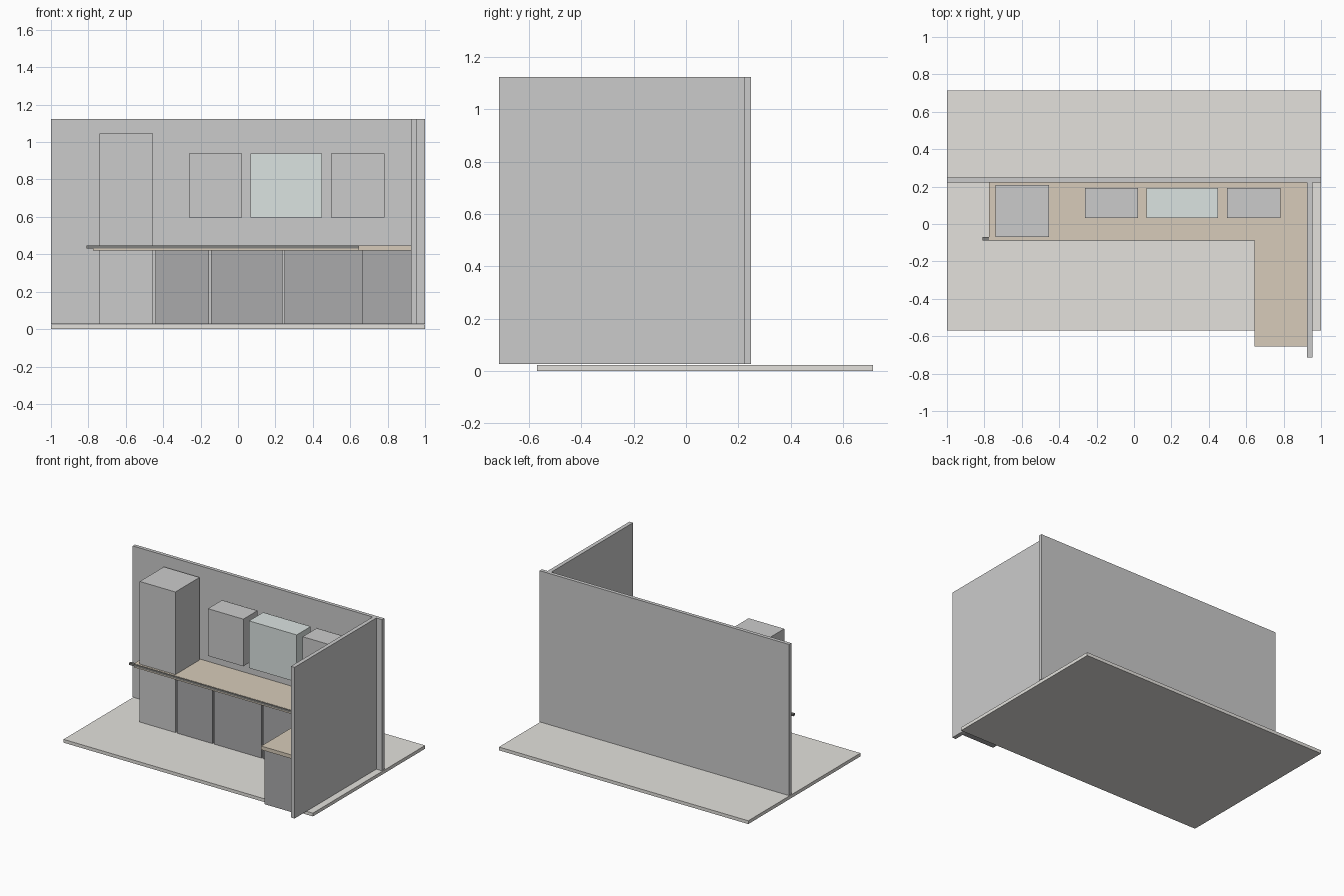
import bpy, bmesh

if "Cube" in bpy.data.objects:
    bpy.data.objects.remove(bpy.data.objects["Cube"])


def material(name, rgb):
    m = bpy.data.materials.new(name)
    m.diffuse_color = (*rgb, 1)
    m.use_nodes = True
    m.node_tree.nodes["Principled BSDF"].inputs["Base Color"].default_value = m.diffuse_color
    return m


STONE = material("floor_stone", (0.77, 0.755, 0.72))
WOOD = material("counter_wood", (0.68, 0.60, 0.49))
DARK = material("cabinet_dark", (0.40, 0.40, 0.41))
BLACK = material("rail_black", (0.22, 0.22, 0.21))
GLASS = material("glass_tint", (0.71, 0.77, 0.755))


def prism(name, outline, z0, z1, mat=None):
    """Extrude a flat outline from z0 up to z1."""
    bm = bmesh.new()
    face = bm.faces.new([bm.verts.new((x, y, z0)) for x, y in outline])
    up = bmesh.ops.extrude_face_region(bm, geom=[face])["geom"]
    for v in up:
        if isinstance(v, bmesh.types.BMVert):
            v.co.z = z1
    bmesh.ops.recalc_face_normals(bm, faces=bm.faces)
    me = bpy.data.meshes.new(name)
    bm.to_mesh(me)
    bm.free()
    ob = bpy.data.objects.new(name, me)
    bpy.context.collection.objects.link(ob)
    if mat:
        me.materials.append(mat)
    return ob


def box(name, x0, x1, y0, y1, z0, z1, mat=None):
    return prism(name, [(x0, y0), (x1, y0), (x1, y1), (x0, y1)], z0, z1, mat)


BASE = 0.028      # underside of walls and cabinets
BACK = 0.222      # inner face of the back wall

# Room shell
box("floor", -1, 1, -0.57, 0.715, 0, 0.024, STONE)
box("back_wall", -1, 1, BACK, 0.248, BASE, 1.124)
box("right_wall", 0.925, 0.954, -0.715, BACK, BASE, 1.124)

# L-shaped countertop and front rail
prism("countertop",
      [(-0.775, -0.085), (0.645, -0.085), (0.645, -0.655),
       (0.925, -0.655), (0.925, BACK), (-0.775, BACK)], 0.421, 0.448, WOOD)
box("counter_rail", -0.811, 0.645, -0.089, -0.07, 0.431, 0.446, BLACK)

# Tall cabinet
box("tall_cabinet", -0.74, -0.454, -0.069, 0.208, BASE, 1.047)

# Base cabinets along the back wall, then the return leg
for i, (x0, x1) in enumerate([(-0.441, -0.155), (-0.145, 0.239), (0.249, 0.663)]):
    box(f"base_cabinet_{i + 1}", x0, x1, -0.07, 0.208, BASE, 0.421, DARK)
box("base_cabinet_return", 0.663, 0.925, -0.645, 0.208, BASE, 0.421, DARK)

# Hanging cabinets, the middle one glazed
for name, x0, x1, mat in [("left_wall_cabinet", -0.263, 0.021, None),
                          ("glass_wall_cabinet", 0.067, 0.449, GLASS),
                          ("right_wall_cabinet", 0.497, 0.783, None)]:
    box(name, x0, x1, 0.031, 0.192, 0.597, 0.939, mat)
